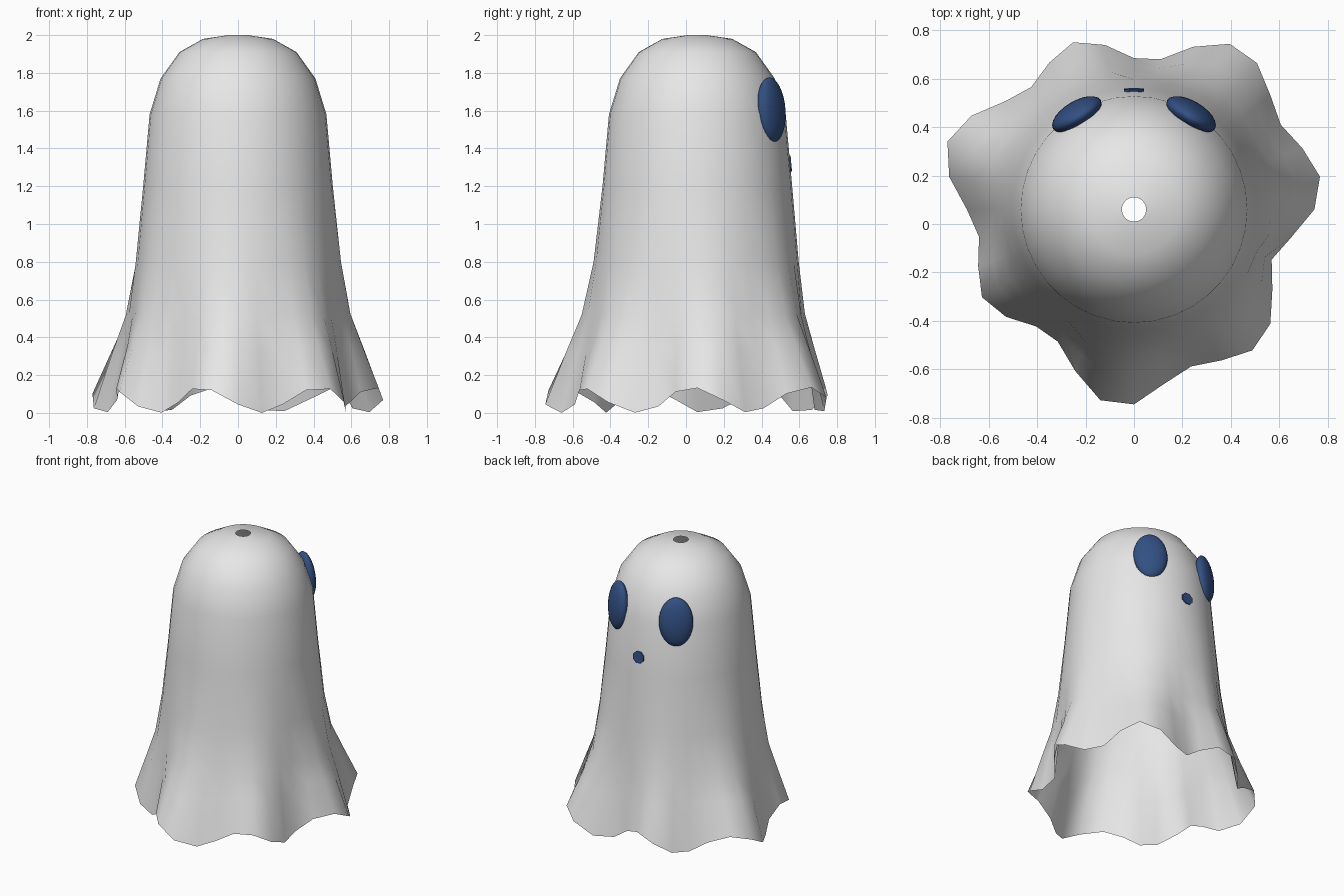
import bpy
import bmesh
from math import sin, cos, radians, pi
from mathutils import Matrix, Vector

cube = bpy.data.objects.get("Cube")
if cube:
    bpy.data.objects.remove(cube, do_unlink=True)


def make_material(name, color):
    mat = bpy.data.materials.new(name)
    mat.use_nodes = True
    mat.diffuse_color = color
    mat.node_tree.nodes["Principled BSDF"].inputs["Base Color"].default_value = color
    return mat


def add_object(name, bm, mat, smooth=True):
    bmesh.ops.recalc_face_normals(bm, faces=bm.faces)
    mesh = bpy.data.meshes.new(name)
    bm.to_mesh(mesh)
    bm.free()
    mesh.materials.append(mat)
    for poly in mesh.polygons:
        poly.use_smooth = smooth
    obj = bpy.data.objects.new(name, mesh)
    bpy.context.collection.objects.link(obj)
    return obj


sheet_white = make_material("sheet white", (0.8, 0.8, 0.8, 1))
dark_blue = make_material("dark blue", (0.033, 0.08, 0.23, 1))

CENTRE = Vector((0, 0.06, 0))

# Hem radius in hundredths, one value per ten degrees around the sheet
HEM = [74.5, 78, 74, 70, 73.5, 79, 79, 71.5, 63, 62.5, 69, 73.5,
       70, 66, 69.5, 77.5, 82, 77.5, 69, 65, 68.5, 72.5, 69, 63,
       63, 71, 80, 80.5, 73, 69, 72, 76, 73.5, 66, 60.5, 66]

# Sheet profile: radius, height, share of the hem folds
PROFILE = [(0.05, 2.0, 0), (0.185, 1.98, 0), (0.31, 1.91, 0),
           (0.41, 1.77, 0), (0.468, 1.58, 0), (0.502, 1.2, 0),
           (0.53, 0.8, 0.07), (0.53, 0.52, 0.3), (0.53, 0.33, 0.6),
           (0.53, 0.068, 1)]

# Draped sheet, open at the hem and at a small hole on top
bm = bmesh.new()
rings = []
for radius, height, fold in PROFILE:
    ring = []
    for i, hem in enumerate(HEM):
        a = 2 * pi * i / len(HEM)
        r = radius + fold * (hem / 100 - 0.53)
        z = height - 0.068 * fold ** 2 * cos(7 * (a - radians(280)))
        ring.append(bm.verts.new(CENTRE + Vector((r * cos(a), r * sin(a), z))))
    rings.append(ring)
for upper, lower in zip(rings, rings[1:]):
    for i in range(len(HEM)):
        j = (i + 1) % len(HEM)
        bm.faces.new((upper[i], lower[i], lower[j], upper[j]))
add_object("sheet_body", bm, sheet_white)

# Oval eyes, half sunk into the sheet
for name, angle in (("left_eye", 59), ("right_eye", 121)):
    place = (Matrix.Translation(CENTRE + Vector((0, 0, 1.605)))
             @ Matrix.Rotation(radians(angle), 4, "Z")
             @ Matrix.Translation((0.458, 0, 0))
             @ Matrix.Rotation(radians(-5), 4, "Y")
             @ Matrix.Diagonal((0.053, 0.115, 0.172, 1)))
    bm = bmesh.new()
    bmesh.ops.create_uvsphere(bm, u_segments=24, v_segments=16, radius=1, matrix=place)
    add_object(name, bm, dark_blue)

# Small mouth plate lying on the sheet
bm = bmesh.new()
bmesh.ops.create_cone(
    bm, cap_ends=True, segments=8, radius1=0.045, radius2=0.045, depth=0.009,
    matrix=Matrix.Translation((0, 0.553, 1.32)) @ Matrix.Rotation(radians(-85), 4, "X")
    @ Matrix.Rotation(radians(22.5), 4, "Z"))
add_object("mouth", bm, dark_blue, smooth=False)
